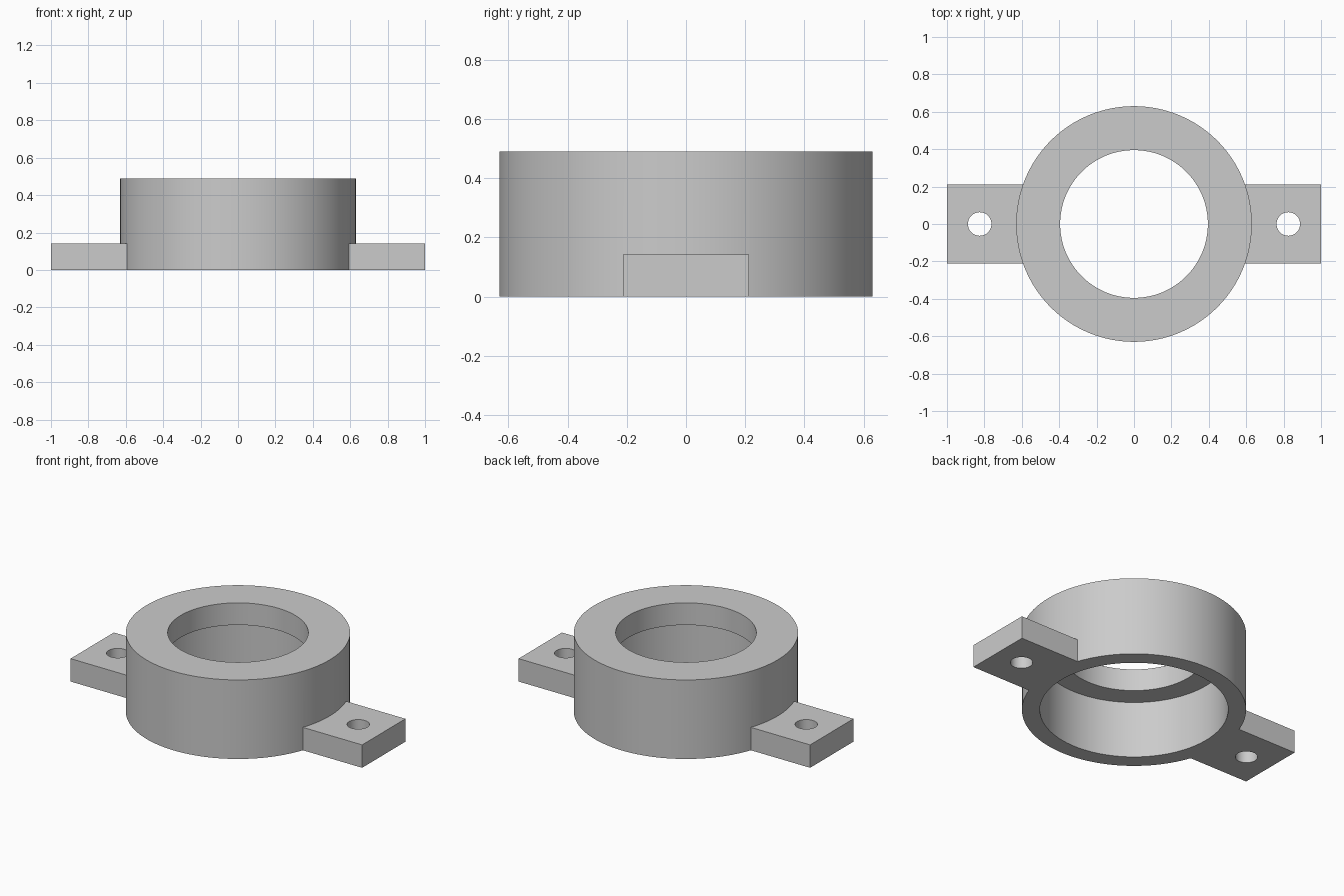
import bpy
import bmesh
import math
from mathutils import Matrix, Vector

OUTER, BORE, RECESS = 0.63, 0.395, 0.529   # radii
HEIGHT, LEDGE = 0.49, 0.353                # collar top, ledge over the recess
TAB_HALF, TAB_TOP, TAB_ROOT = 0.212, 0.142, 0.57
HOLE_X, HOLE_R = 0.825, 0.063

cube = bpy.data.objects.get("Cube")
if cube:
    bpy.data.objects.remove(cube, do_unlink=True)

grey = bpy.data.materials.new("plain grey")
grey.use_nodes = True
colour = (0.6, 0.6, 0.6, 1)
grey.diffuse_color = colour
grey.node_tree.nodes["Principled BSDF"].inputs["Base Color"].default_value = colour


def add_object(name, bm):
    bmesh.ops.recalc_face_normals(bm, faces=bm.faces)
    mesh = bpy.data.meshes.new(name)
    bm.to_mesh(mesh)
    bm.free()
    mesh.materials.append(grey)
    obj = bpy.data.objects.new(name, mesh)
    bpy.context.collection.objects.link(obj)
    return obj


def lathe(name, profile, steps=128):
    """Turn a closed (radius, height) profile about the z axis."""
    bm = bmesh.new()
    verts = [bm.verts.new((r, 0, z)) for r, z in profile]
    edges = [bm.edges.new((v, verts[(i + 1) % len(verts)])) for i, v in enumerate(verts)]
    bmesh.ops.spin(bm, geom=verts + edges, cent=(0, 0, 0), axis=(0, 0, 1),
                   angle=math.tau, steps=steps, use_duplicate=False)
    bmesh.ops.remove_doubles(bm, verts=bm.verts, dist=1e-5)
    return add_object(name, bm)


def box(name, low, high):
    low, high = Vector(low), Vector(high)
    bm = bmesh.new()
    place = Matrix.Translation((low + high) / 2) @ Matrix.Diagonal((*(high - low), 1))
    bmesh.ops.create_cube(bm, size=1, matrix=place)
    return add_object(name, bm)


def rod(name, x, radius):
    bm = bmesh.new()
    bmesh.ops.create_cone(bm, cap_ends=True, segments=48, radius1=radius, radius2=radius,
                          depth=1, matrix=Matrix.Translation((x, 0, 0)))
    return add_object(name, bm)


def combine(target, tool, operation):
    """Apply a boolean and discard the tool."""
    tool.hide_render = True
    mod = target.modifiers.new(operation.lower(), "BOOLEAN")
    mod.operation, mod.object, mod.solver = operation, tool, "EXACT"
    bpy.context.view_layer.objects.active = target
    bpy.ops.object.modifier_apply(modifier=mod.name)
    bpy.data.objects.remove(tool, do_unlink=True)


# Collar with a stepped bore, wider at the underside
collar = lathe("flanged_collar", [(RECESS, 0), (OUTER, 0), (OUTER, HEIGHT),
                                  (BORE, HEIGHT), (BORE, LEDGE), (RECESS, LEDGE)])

# Mounting tabs on both sides, each with a through hole
for side in (-1, 1):
    xs = sorted((side * TAB_ROOT, side))
    tab = box("mounting_tab", (xs[0], -TAB_HALF, 0), (xs[1], TAB_HALF, TAB_TOP))
    combine(tab, rod("screw_hole", side * HOLE_X, HOLE_R), "DIFFERENCE")
    combine(collar, tab, "UNION")

# Smooth curved walls with crisp rims
bpy.ops.object.select_all(action="DESELECT")
collar.select_set(True)
bpy.context.view_layer.objects.active = collar
bpy.ops.object.shade_smooth_by_angle(angle=math.radians(30))
